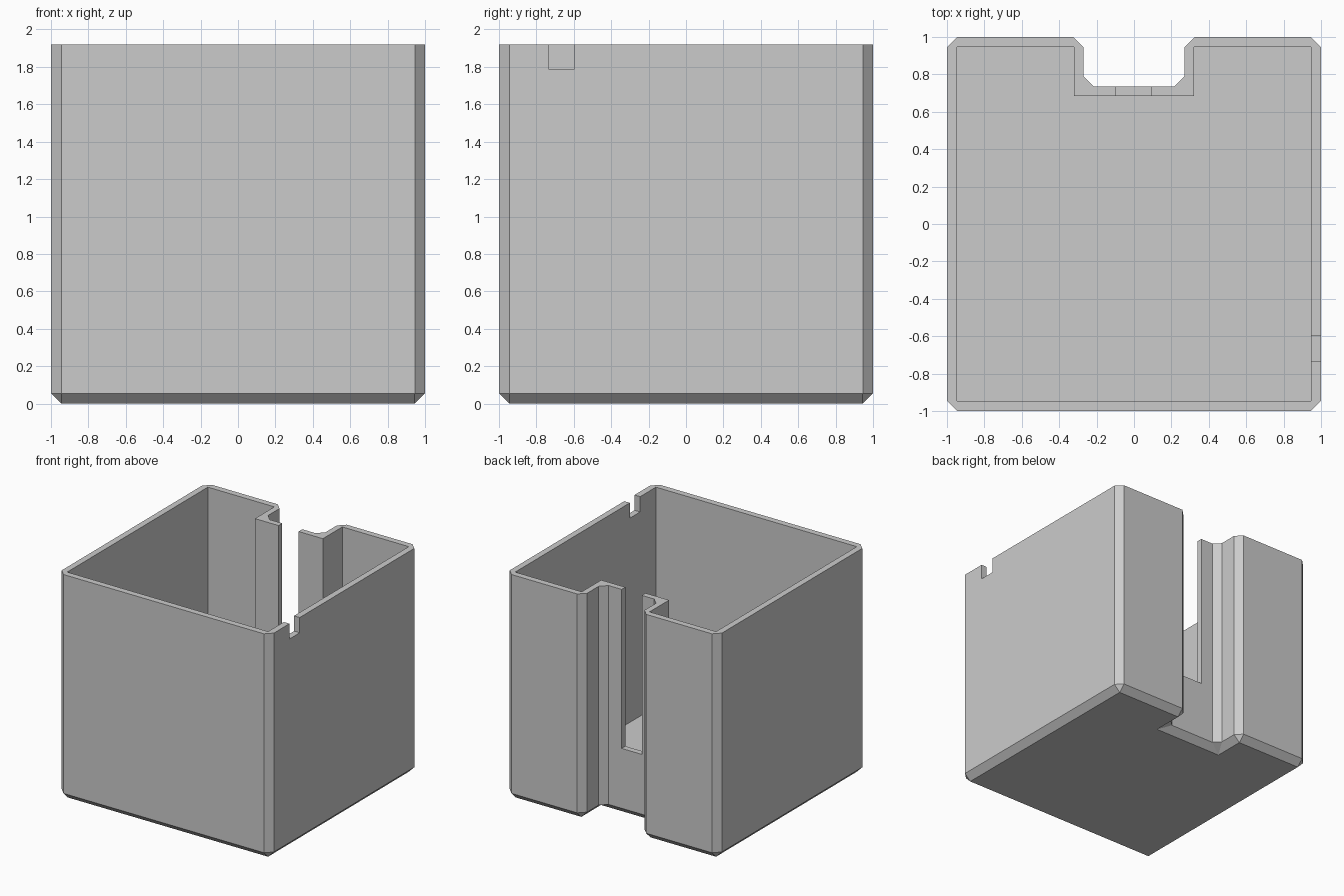
import bpy
import bmesh

default_cube = bpy.data.objects.get("Cube")
if default_cube:
    bpy.data.objects.remove(default_cube, do_unlink=True)

HEIGHT = 1.92
BEVEL = 0.055
FLOOR = 0.05

# Single matte grey
grey = bpy.data.materials.new("light_grey")
grey.use_nodes = True
grey.diffuse_color = (0.6, 0.6, 0.6, 1)
grey.node_tree.nodes["Principled BSDF"].inputs["Base Color"].default_value = (0.6, 0.6, 0.6, 1)


def outline(half, notch_x, notch_y):
    """Square outline with a recess in the middle of the back side, counter-clockwise."""
    right = [(half, -half), (half, half), (notch_x, half), (notch_x, notch_y)]
    return right + [(-x, y) for x, y in reversed(right)]


def chamfered(points, size):
    """Replace every corner of a square-cornered outline with two points."""
    result = []
    for i, (x, y) in enumerate(points):
        for nx, ny in (points[i - 1], points[(i + 1) % len(points)]):
            length = abs(nx - x) + abs(ny - y)
            result.append((x + (nx - x) / length * size, y + (ny - y) / length * size))
    return result


def make_object(name, bm):
    bmesh.ops.recalc_face_normals(bm, faces=bm.faces)
    mesh = bpy.data.meshes.new(name)
    bm.to_mesh(mesh)
    bm.free()
    mesh.materials.append(grey)
    obj = bpy.data.objects.new(name, mesh)
    bpy.context.collection.objects.link(obj)
    return obj


def prism(name, points, z0, z1):
    bm = bmesh.new()
    low, high = [[bm.verts.new((x, y, z)) for x, y in points] for z in (z0, z1)]
    bm.faces.new(low)
    bm.faces.new(high)
    for i in range(len(points)):
        bm.faces.new((low[i - 1], low[i], high[i], high[i - 1]))
    return make_object(name, bm)


def box(name, x0, x1, y0, y1, z0, z1):
    return prism(name, [(x0, y0), (x1, y0), (x1, y1), (x0, y1)], z0, z1)


# Outer body: chamfered corners, with a bevelled base meeting in sharp corners
bm = bmesh.new()
rim = chamfered(outline(1, 0.27, 0.735), BEVEL)
base_points = outline(1 - BEVEL, 0.27 + BEVEL, 0.735 - BEVEL)
base = [bm.verts.new((x, y, 0)) for x, y in base_points]
low, high = [[bm.verts.new((x, y, z)) for x, y in rim] for z in (BEVEL, HEIGHT)]
bm.faces.new(base)
bm.faces.new(high)
for i in range(len(rim)):
    bm.faces.new((low[i - 1], low[i], high[i], high[i - 1]))
for i in range(len(base)):
    bm.faces.new((base[i], low[2 * i], low[2 * i + 1]))
    bm.faces.new((base[i - 1], base[i], low[2 * i], low[2 * i - 1]))
body = make_object("container_body", bm)

# Hollow interior, tall slot in the recess and small notch in the side rim
cutters = [
    prism("cavity_cutter", outline(0.947, 0.32, 0.685), FLOOR, HEIGHT + 0.2),
    box("back_slot_cutter", -0.098, 0.092, 0.6, 0.85, 0.565, HEIGHT + 0.3),
    box("side_notch_cutter", 0.85, 1.1, -0.735, -0.597, 1.79, HEIGHT + 0.3),
]
bpy.context.view_layer.objects.active = body
for cutter in cutters:
    cutter.hide_render = True
    cut = body.modifiers.new(cutter.name, "BOOLEAN")
    cut.operation = "DIFFERENCE"
    cut.solver = "EXACT"
    cut.object = cutter
    bpy.ops.object.modifier_apply(modifier=cut.name)
for cutter in cutters:
    bpy.data.objects.remove(cutter, do_unlink=True)
